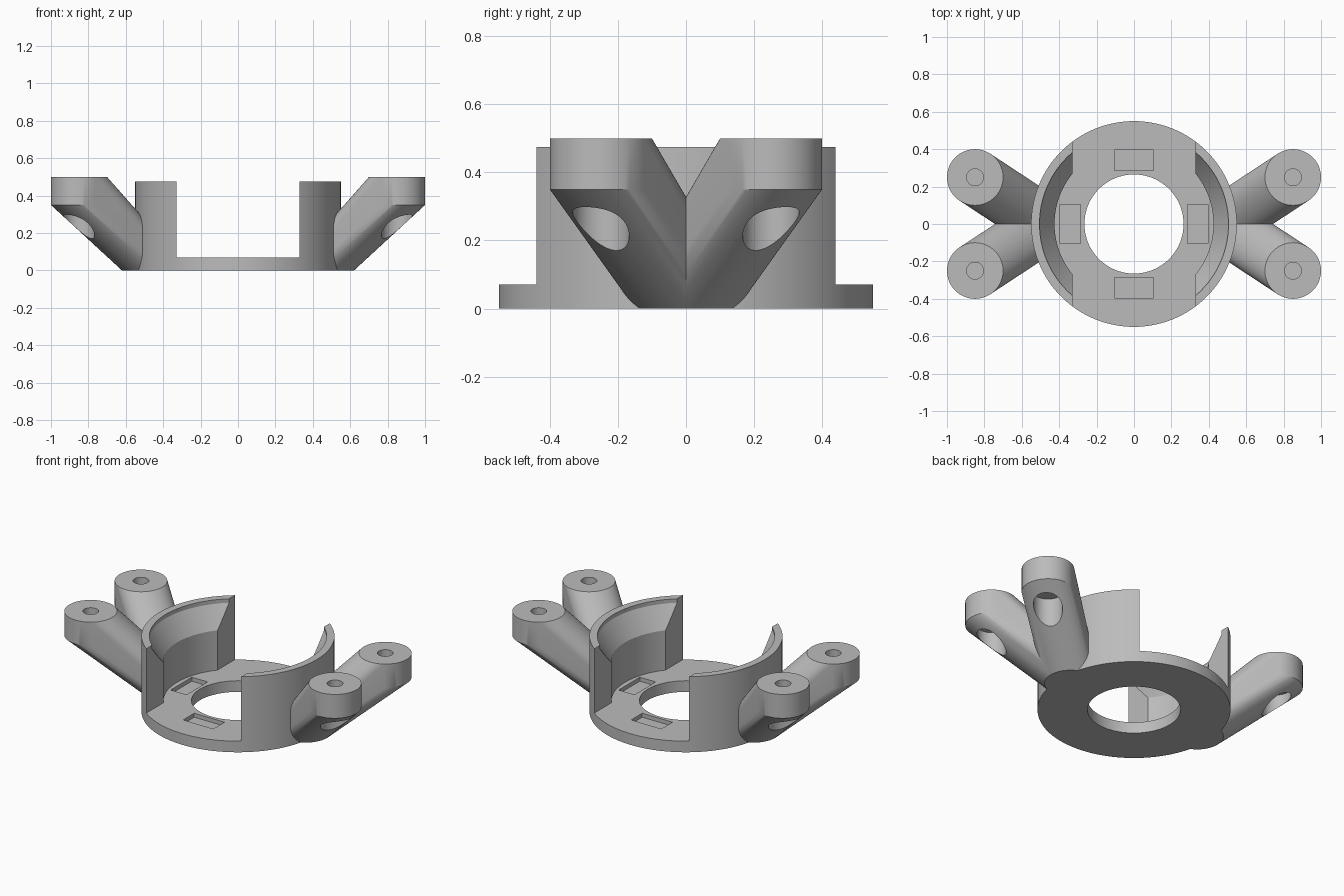
import bpy, bmesh, math
from mathutils import Matrix, Vector

if "Cube" in bpy.data.objects:
    bpy.data.objects.remove(bpy.data.objects["Cube"])

grey = bpy.data.materials.new("plain grey")
grey.diffuse_color = (0.5, 0.5, 0.5, 1)
grey.use_nodes = True
grey.node_tree.nodes["Principled BSDF"].inputs["Base Color"].default_value = grey.diffuse_color


def add(name, bm):
    bmesh.ops.recalc_face_normals(bm, faces=bm.faces)
    me = bpy.data.meshes.new(name)
    bm.to_mesh(me)
    bm.free()
    ob = bpy.data.objects.new(name, me)
    bpy.context.collection.objects.link(ob)
    me.materials.append(grey)
    return ob


def lathe(name, profile, n=128):
    """Revolve a closed (radius, height) profile around z."""
    bm = bmesh.new()
    rings = [[bm.verts.new((r * math.cos(2 * math.pi * i / n), r * math.sin(2 * math.pi * i / n), z))
              for r, z in profile] for i in range(n)]
    k = len(profile)
    for i in range(n):
        a, b = rings[i], rings[(i + 1) % n]
        for j in range(k):
            bm.faces.new((a[j], b[j], b[(j + 1) % k], a[(j + 1) % k]))
    return add(name, bm)


def box(name, lo, hi):
    bm = bmesh.new()
    lo, hi = Vector(lo), Vector(hi)
    bmesh.ops.create_cube(bm, size=1, matrix=Matrix.Translation((lo + hi) / 2)
                          @ Matrix.Diagonal((*(hi - lo), 1)))
    return add(name, bm)


def rod(name, x, y, r, z0, z1, n=64):
    bm = bmesh.new()
    bmesh.ops.create_cone(bm, cap_ends=True, segments=n, radius1=r, radius2=r, depth=z1 - z0,
                          matrix=Matrix.Translation((x, y, (z0 + z1) / 2)))
    return add(name, bm)


def cut(ob, cutters):
    for c in cutters:
        m = ob.modifiers.new("cut", 'BOOLEAN')
        m.operation, m.solver, m.object = 'DIFFERENCE', 'EXACT', c


def finish(ob, cutters):
    """Apply modifiers, drop the cutters and smooth the round faces."""
    dg = bpy.context.evaluated_depsgraph_get()
    ob.data = bpy.data.meshes.new_from_object(ob.evaluated_get(dg))
    ob.modifiers.clear()
    for c in cutters:
        bpy.data.objects.remove(c)
    bpy.ops.object.select_all(action='DESELECT')
    ob.select_set(True)
    bpy.context.view_layer.objects.active = ob
    bpy.ops.object.shade_smooth_by_angle(angle=math.radians(25))


# base ring with four rectangular pockets
base = lathe("base_ring", [(0.265, 0), (0.55, 0), (0.55, 0.07), (0.265, 0.07)])
pockets = []
for s in (-1, 1):
    pockets.append(box("pocket", (-0.105, s * 0.34 - 0.055, 0.045), (0.105, s * 0.34 + 0.055, 0.2)))
    pockets.append(box("pocket", (s * 0.34 - 0.055, -0.105, 0.045), (s * 0.34 + 0.055, 0.105, 0.2)))
cut(base, pockets)
finish(base, pockets)

# two curved side walls, flared inside near the rim
walls = lathe("side_walls", [(0.425, 0.07), (0.55, 0.07), (0.55, 0.475), (0.505, 0.475),
                             (0.505, 0.45), (0.425, 0.32)])
gap = [box("gap", (-0.33, -1, -0.5), (0.33, 1, 1))]
cut(walls, gap)
finish(walls, gap)

# slanted arms: hull from a foot inside the base to a round pad, with screw holes
ax, ay, ar = 0.85, 0.25, 0.15
bm = bmesh.new()
for x, y, z in ((0.47, 0, 0), (0.47, 0, 0.07), (ax, ay, 0.35), (ax, ay, 0.5)):
    bmesh.ops.create_circle(bm, segments=64, radius=ar, matrix=Matrix.Translation((x, y, z)))
hull = bmesh.ops.convex_hull(bm, input=bm.verts)
loose = {v for v in hull["geom_interior"] + hull["geom_unused"] if isinstance(v, bmesh.types.BMVert)}
bmesh.ops.delete(bm, geom=list(loose), context='VERTS')
bmesh.ops.dissolve_limit(bm, angle_limit=0.002, verts=bm.verts, edges=bm.edges)
arms = add("arms", bm)
holes = [rod("body_clearance", 0, 0, 0.549, -1, 2, 128),
         rod("screw_hole", ax, ay, 0.045, 0.38, 1),
         rod("head_bore", ax, ay, 0.083, -1, 0.35)]
cut(arms, holes)
mirror = arms.modifiers.new("mirror", 'MIRROR')
mirror.use_axis = (True, True, False)
mirror.use_bisect_axis = (False, True, False)
finish(arms, holes)
